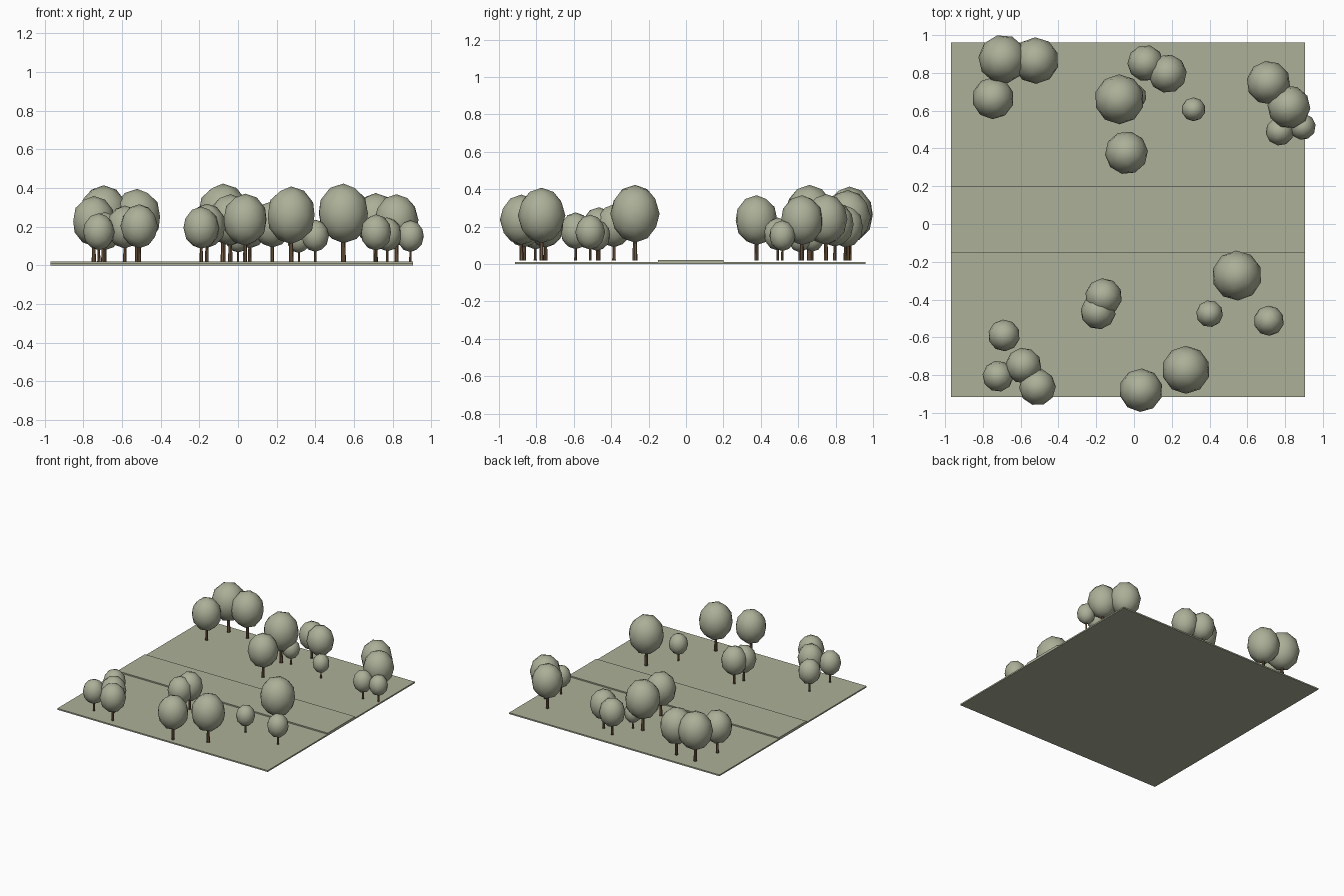
import bpy, math, random

random.seed(4)


def material(name, rgb):
    m = bpy.data.materials.new(name)
    m.diffuse_color = (*rgb, 1)
    return m


GRASS = material("sage_green", (0.41, 0.435, 0.315))
BARK = material("bark_brown", (0.19, 0.115, 0.06))


def finish(name, mat):
    ob = bpy.context.object
    ob.name = name
    ob.data.materials.append(mat)
    return ob


def slab(name, x0, x1, y0, y1, z0, z1):
    bpy.ops.mesh.primitive_cube_add(
        size=1, location=((x0 + x1) / 2, (y0 + y1) / 2, (z0 + z1) / 2))
    ob = finish(name, GRASS)
    ob.scale = (x1 - x0, y1 - y0, z1 - z0)


def tree(i, x, y, r):
    base = 0.018
    turn = random.uniform(0, math.tau)
    # tapered trunk, ending just inside the crown
    h = 0.95 * r
    bpy.ops.mesh.primitive_cone_add(
        vertices=8, radius1=0.1 * r, radius2=0.08 * r, depth=h,
        location=(x, y, base + h / 2), rotation=(0, 0, turn))
    finish(f"trunk_{i}", BARK)
    # slightly tall low-poly crown
    bpy.ops.mesh.primitive_ico_sphere_add(
        subdivisions=2, radius=r, location=(x, y, base + 1.9 * r),
        rotation=(0, 0, turn))
    ob = finish(f"crown_{i}", GRASS)
    ob.scale = (1, 1, 1.17)
    bpy.ops.object.shade_smooth()


# ground plate and the raised strip across its middle
slab("ground", -0.97, 0.905, -0.915, 0.96, 0, 0.011)
slab("raised_strip", -0.97, 0.905, -0.15, 0.2, 0.008, 0.021)

# trees: x, y, crown radius
TREES = [
    # back left group
    (-0.695, 0.873, 0.129), (-0.521, 0.865, 0.123), (-0.746, 0.666, 0.111),
    # back middle group
    (0.061, 0.852, 0.096), (0.177, 0.796, 0.102), (-0.077, 0.66, 0.132),
    (0.0, 0.675, 0.066), (0.315, 0.607, 0.063), (-0.04, 0.377, 0.114),
    # back right group
    (0.712, 0.748, 0.116), (0.82, 0.62, 0.114), (0.772, 0.49, 0.075),
    (0.892, 0.515, 0.07),
    # front right and middle
    (0.545, -0.273, 0.132), (-0.161, -0.385, 0.098), (-0.19, -0.465, 0.093),
    (0.4, -0.475, 0.071), (0.714, -0.512, 0.08), (0.275, -0.772, 0.127),
    (0.037, -0.88, 0.115),
    # front left group
    (-0.688, -0.59, 0.084), (-0.585, -0.75, 0.095), (-0.72, -0.806, 0.082),
    (-0.511, -0.864, 0.097),
]
for i, (x, y, r) in enumerate(TREES, 1):
    tree(i, x, y, r)
